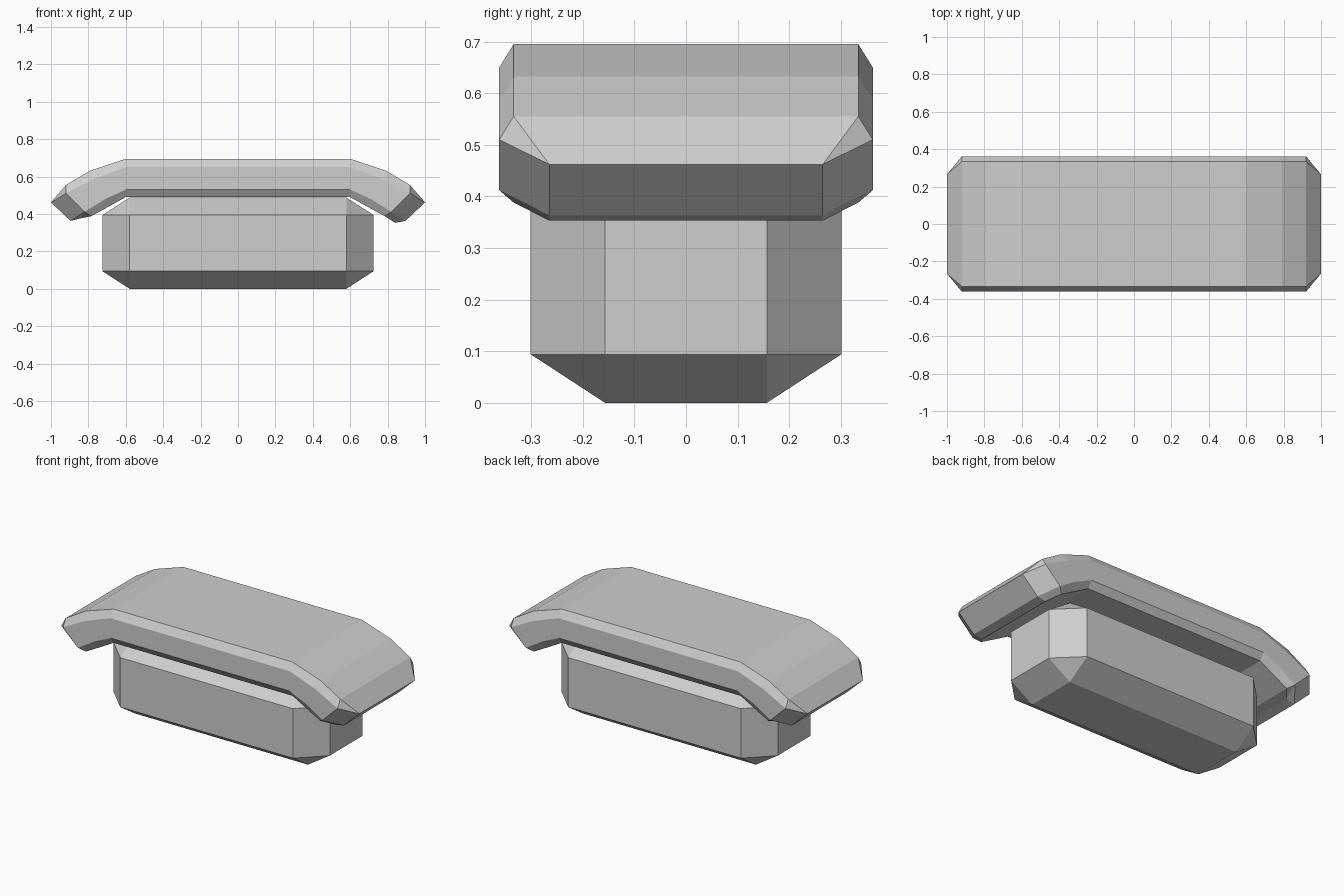
import bpy
import bmesh

cube = bpy.data.objects.get("Cube")
if cube:
    bpy.data.objects.remove(cube, do_unlink=True)

grey = bpy.data.materials.new("light_grey")
grey.use_nodes = True
colour = (0.62, 0.62, 0.62, 1)
grey.diffuse_color = colour
grey.node_tree.nodes["Principled BSDF"].inputs["Base Color"].default_value = colour


def finish(bm, name):
    bmesh.ops.recalc_face_normals(bm, faces=bm.faces[:])
    mesh = bpy.data.meshes.new(name)
    bm.to_mesh(mesh)
    bm.free()
    mesh.materials.append(grey)
    obj = bpy.data.objects.new(name, mesh)
    bpy.context.collection.objects.link(obj)


# Base block: box with chamfers flatter in height than in plan
def chamfered_box(name, half, cut, bottom):
    bm = bmesh.new()
    for sx in (-1, 1):
        for sy in (-1, 1):
            for sz in (-1, 1):
                for axis in range(3):
                    p = [h - c for h, c in zip(half, cut)]
                    p[axis] = half[axis]
                    bm.verts.new((sx * p[0], sy * p[1], sz * p[2] + bottom + half[2]))
    bmesh.ops.convex_hull(bm, input=bm.verts[:])
    bmesh.ops.dissolve_limit(bm, angle_limit=0.01, verts=bm.verts[:], edges=bm.edges[:])
    finish(bm, name)


chamfered_box("base_block", (0.725, 0.301, 0.244), (0.146, 0.144, 0.094), 0)

# Lid: half section at each station, top edge / upper side / lower side / underside
depths = (0.334, 0.362, 0.362, 0.334)
stations = [
    ((0.60, 0.695), (0.60, 0.65), (0.60, 0.53), (0.60, 0.49)),
    ((0.79, 0.632), (0.77, 0.588), (0.71, 0.48), (0.69, 0.44)),
    ((0.92, 0.555), (0.92, 0.51), (0.82, 0.412), (0.785, 0.388)),
]
lid = bmesh.new()


def ring(section, side):
    front = [lid.verts.new((side * x, -d, z)) for (x, z), d in zip(section, depths)]
    back = [lid.verts.new((side * x, d, z)) for (x, z), d in zip(section, depths)]
    return front + back[::-1]


def blunt_end(outer, side, lip_z):
    # Tapered nose closing the lid, with a small lip under it
    nose = ((1.0, 0.462), (0.895, 0.363), (0.84, lip_z))
    f, b = [[lid.verts.new((side * x, y, z)) for x, z in nose] for y in (-0.265, 0.265)]
    for n, o in ((f, outer[:4]), (b, outer[:3:-1])):
        lid.faces.new((o[0], o[1], n[0]))
        lid.faces.new((o[1], o[2], n[1], n[0]))
        lid.faces.new((o[2], n[2], n[1]))
        lid.faces.new((o[2], o[3], n[2]))
    lid.faces.new((outer[0], f[0], b[0], outer[7]))
    lid.faces.new((f[0], f[1], b[1], b[0]))
    lid.faces.new((f[1], f[2], b[2], b[1]))
    lid.faces.new((f[2], outer[3], outer[4], b[2]))


rings = [ring(s, -1) for s in stations[::-1]] + [ring(s, 1) for s in stations]
for a, b in zip(rings, rings[1:]):
    for i in range(8):
        j = (i + 1) % 8
        lid.faces.new((a[i], a[j], b[j], b[i]))
blunt_end(rings[0], -1, 0.377)
blunt_end(rings[-1], 1, 0.353)
finish(lid, "curved_lid")
